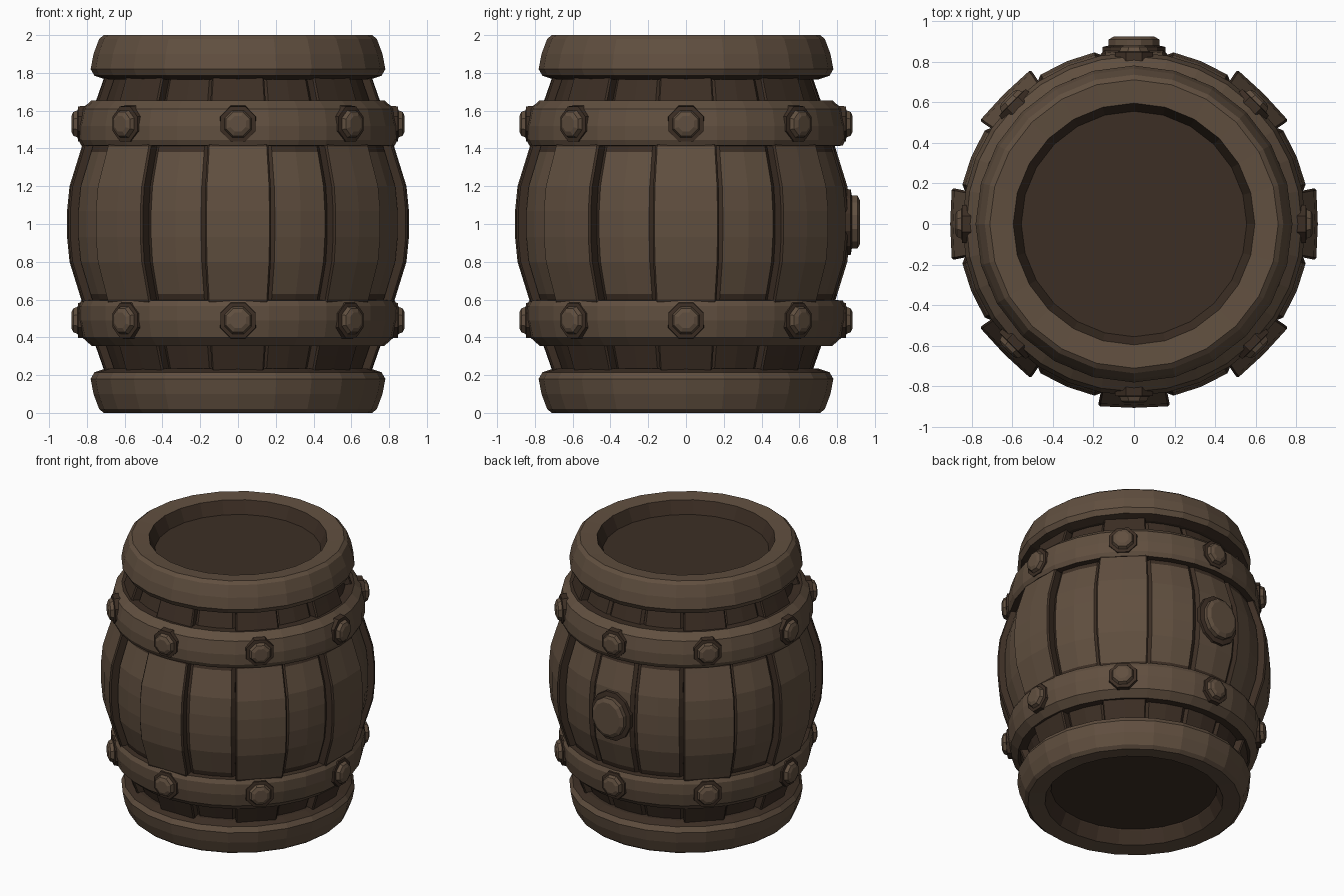
import bpy, bmesh, math
from mathutils import Matrix, Vector

if "Cube" in bpy.data.objects:
    bpy.data.objects.remove(bpy.data.objects["Cube"])


def material(name, rgb):
    m = bpy.data.materials.new(name)
    m.diffuse_color = (*rgb, 1)
    m.use_nodes = True
    m.node_tree.nodes["Principled BSDF"].inputs["Base Color"].default_value = m.diffuse_color
    return m


LIGHT, DARK = 0, 1
MATS = [material("worn_brown_wood", (0.118, 0.078, 0.050)),
        material("dark_brown_wood", (0.046, 0.028, 0.018))]


def finish(name, bm):
    bmesh.ops.recalc_face_normals(bm, faces=bm.faces)
    me = bpy.data.meshes.new(name)
    bm.to_mesh(me)
    bm.free()
    for m in MATS:
        me.materials.append(m)
    ob = bpy.data.objects.new(name, me)
    bpy.context.collection.objects.link(ob)
    return ob


def lathe(name, profile, dark=(), sides=24, closed=True):
    """Spin (radius, z) points round z; segments listed in dark get the dark wood."""
    bm = bmesh.new()
    rings = []
    for r, z in profile:
        rings.append([bm.verts.new((r * math.sin(math.tau * k / sides),
                                    -r * math.cos(math.tau * k / sides), z)) for k in range(sides)])
    n = len(rings)
    for i in range(n if closed else n - 1):
        a, b = rings[i], rings[(i + 1) % n]
        for k in range(sides):
            j = (k + 1) % sides
            bm.faces.new((a[k], a[j], b[j], b[k])).material_index = DARK if i in dark else LIGHT
    if not closed:
        for ring in (rings[0], rings[-1]):
            bm.faces.new(ring).material_index = DARK
    return finish(name, bm)


def flip(profile, total):
    return [(r, total - z) for r, z in profile]


# Thick rounded rims at both ends
rim = [(0.555, 0.14), (0.555, 0.10), (0.595, 0.01), (0.71, 0.0), (0.735, 0.02), (0.765, 0.10),
       (0.78, 0.18), (0.76, 0.215), (0.70, 0.235), (0.62, 0.235)]
lathe("bottom_rim", rim, dark=(0, 1, 7, 8, 9))
lathe("top_rim", flip(rim, 2.0), dark=(0, 1, 7, 8, 9))

# Dark inner body, whose ends are the recessed lids
lathe("inner_body", [(0.60, 0.11), (0.64, 0.22), (0.74, 0.6), (0.82, 1.0), (0.74, 1.4),
                     (0.64, 1.78), (0.60, 1.90)], dark=range(7), sides=32, closed=False)


# Staves: every second one stands proud, the others have a dark border
def bulge(z):
    pts = [(0, 0.912), (0.2, 0.892), (0.4, 0.83), (0.6, 0.77), (0.8, 0.70)]
    d = abs(z - 1)
    for (d0, r0), (d1, r1) in zip(pts, pts[1:]):
        if d <= d1:
            return r0 + (r1 - r0) * (d - d0) / (d1 - d0)
    return pts[-1][1]


def stave(name, angle, proud):
    half = math.radians(11.2)
    edge = math.radians(0.7 if proud else 1.7)
    drop = 0.0 if proud else 0.038
    bevel = 0.008 if proud else 0.016
    cols = [(-half, -0.11), (-half, -bevel), (-half + edge, 0), (0, 0.0),
            (half - edge, 0), (half, -bevel), (half, -0.11)]
    zs = [0.22, 0.30, 0.38, 0.5, 0.60, 0.63, 0.8, 0.93, 1.07, 1.2, 1.38, 1.41, 1.5, 1.63, 1.71, 1.79]
    bm = bmesh.new()
    rows = []
    for z in zs:
        row = []
        for a, dr in cols:
            # proud staves are nearly flat across, so their corners stand out
            r = bulge(z) - drop + dr + (0.008 if proud and abs(a) > 0.1 else 0)
            row.append(bm.verts.new((r * math.sin(angle + a), -r * math.cos(angle + a), z)))
        rows.append(row)
    for i in range(len(zs) - 1):
        mid = (zs[i] + zs[i + 1]) / 2
        low, high = (0.6, 1.41) if proud else (0.63, 1.38)
        for k in range(6):
            f = bm.faces.new((rows[i][k], rows[i][k + 1], rows[i + 1][k + 1], rows[i + 1][k]))
            f.material_index = LIGHT if k in (2, 3) and low < mid < high else DARK
    bm.faces.new(rows[0])
    bm.faces.new(rows[-1])
    return finish(name, bm)


for i in range(16):
    stave(f"stave_{i + 1}", math.tau * i / 16, i % 2 == 0 and i != 8)

# Two hoops
hoop = [(0.70, 0.36), (0.775, 0.355), (0.825, 0.40), (0.845, 0.49), (0.845, 0.565),
        (0.83, 0.595), (0.74, 0.60)]
lathe("lower_hoop", hoop, dark=(0, 5, 6), sides=32)
lathe("upper_hoop", flip(hoop, 2.01), dark=(0, 5, 6), sides=32)


def stud(name, angle, z, layers, sides=8, stretch=1.0):
    """Faceted knob facing outwards: layers are (distance from axis, radius, colour)."""
    bm = bmesh.new()
    out = Vector((math.sin(angle), -math.cos(angle), 0))
    side = Vector((math.cos(angle), math.sin(angle), 0))
    rings = []
    for d, r, _ in layers:
        ring = []
        for k in range(sides):
            t = math.tau * (k + 0.5) / sides
            ring.append(bm.verts.new(out * d + side * r * math.cos(t)
                                     + Vector((0, 0, z + r * stretch * math.sin(t)))))
        rings.append(ring)
    for i in range(len(rings) - 1):
        for k in range(sides):
            j = (k + 1) % sides
            f = bm.faces.new((rings[i][k], rings[i][j], rings[i + 1][j], rings[i + 1][k]))
            f.material_index = layers[i + 1][2]
    bm.faces.new(rings[0])
    bm.faces.new(rings[-1]).material_index = layers[-1][2]
    return finish(name, bm)


# Eight studs on each hoop, each in a dark ring
for label, z in (("lower", 0.49), ("upper", 1.53)):
    for i in range(8):
        stud(f"{label}_stud_{i + 1}", math.tau * i / 8, z,
             [(0.80, 0.105, DARK), (0.846, 0.10, DARK), (0.849, 0.078, DARK),
              (0.872, 0.068, LIGHT), (0.882, 0.045, LIGHT)])

# Bung on the back stave
stud("bung", math.pi, 1.01,
     [(0.80, 0.165, DARK), (0.872, 0.16, DARK), (0.878, 0.13, DARK),
      (0.908, 0.13, LIGHT), (0.922, 0.105, LIGHT)], sides=12, stretch=1.12)
